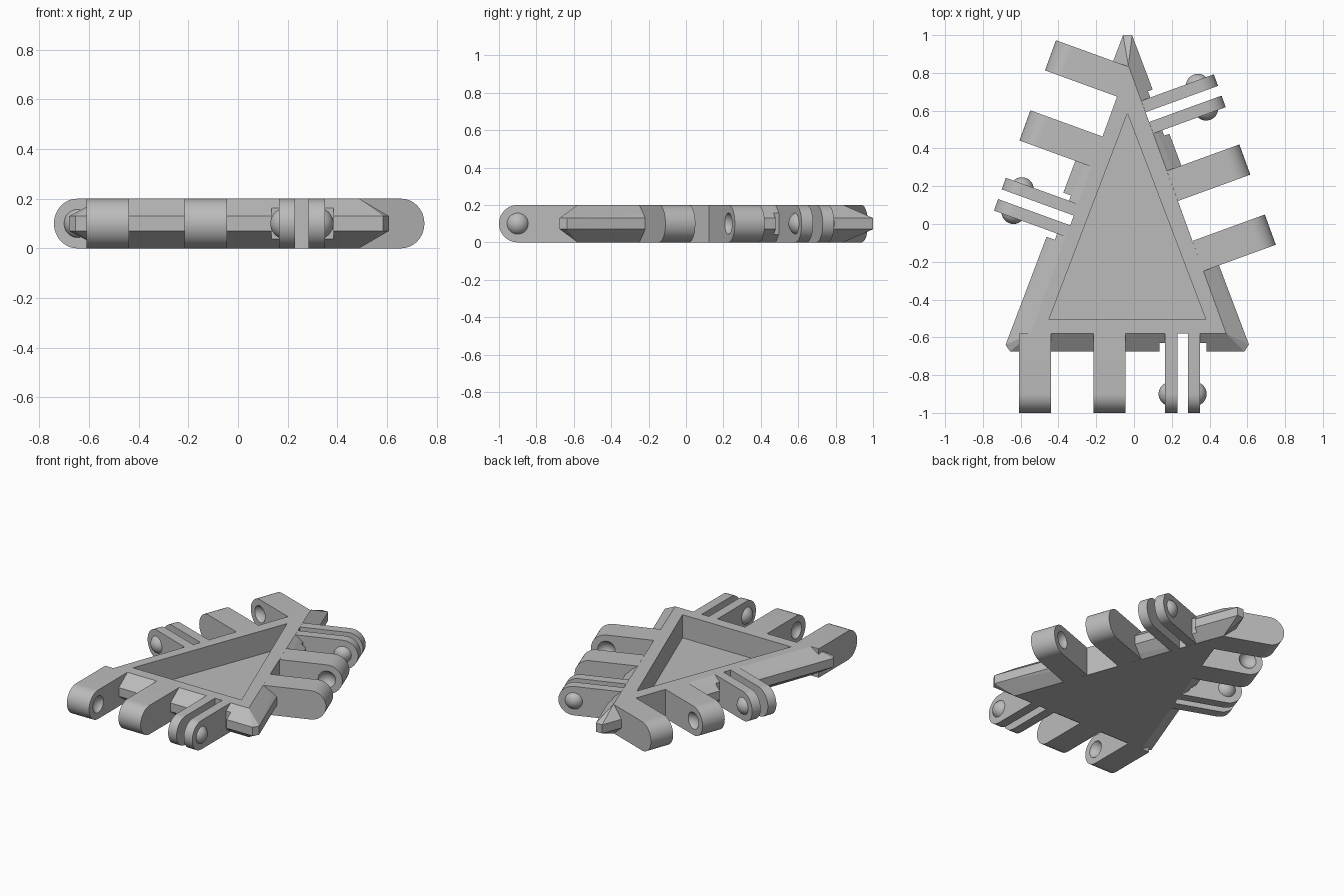
import bpy, bmesh, math
from mathutils import Matrix, Vector

cube = bpy.data.objects.get("Cube")
if cube:
    bpy.data.objects.remove(cube)

GREY = (0.5, 0.5, 0.5, 1)
grey = bpy.data.materials.new("plain grey")
grey.use_nodes = True
grey.diffuse_color = GREY
grey.node_tree.nodes["Principled BSDF"].inputs["Base Color"].default_value = GREY

HEIGHT, PIN_Z = 0.2, 0.1      # panel thickness, hinge axis height
BALL, CAP = 0.064, 0.035      # ball radius and how far it stands out


def finish(name, bm, matrix=Matrix()):
    bmesh.ops.recalc_face_normals(bm, faces=bm.faces)
    mesh = bpy.data.meshes.new(name)
    bm.to_mesh(mesh)
    bm.free()
    mesh.transform(matrix)
    mesh.materials.append(grey)
    obj = bpy.data.objects.new(name, mesh)
    bpy.context.collection.objects.link(obj)
    return obj


def hull(name, points, matrix=Matrix()):
    bm = bmesh.new()
    for p in points:
        bm.verts.new(p)
    bmesh.ops.convex_hull(bm, input=bm.verts)
    bmesh.ops.dissolve_limit(bm, angle_limit=0.01, verts=bm.verts, edges=bm.edges)
    return finish(name, bm, matrix)


def layer(outline, z):
    return [(x, y, z) for x, y in outline]


def box(name, x0, x1, y0, y1, matrix):
    corners = [(x, y) for x in (x0, x1) for y in (y0, y1)]
    return hull(name, layer(corners, -0.1) + layer(corners, 0.3), matrix)


def ball(name, x, y, matrix, keep=0):
    """Sphere on the hinge axis; keep = +1 / -1 leaves only the cap on that side."""
    bm = bmesh.new()
    bmesh.ops.create_uvsphere(bm, u_segments=32, v_segments=16, radius=BALL,
                              matrix=Matrix.Translation((x, y, PIN_Z)) @ Matrix.Rotation(math.pi / 2, 4, 'Y'))
    if keep:
        bmesh.ops.bisect_plane(bm, geom=bm.verts[:] + bm.edges[:] + bm.faces[:],
                               plane_co=(x + keep * (BALL - CAP - 0.01), 0, 0),
                               plane_no=(keep, 0, 0), clear_inner=True)
        bmesh.ops.holes_fill(bm, edges=bm.edges)
    return finish(name, bm, matrix)


def cut(obj, cutters):
    for c in cutters:
        mod = obj.modifiers.new("cut", 'BOOLEAN')
        mod.operation, mod.solver, mod.object = 'DIFFERENCE', 'EXACT', c
    bpy.context.view_layer.update()
    deps = bpy.context.evaluated_depsgraph_get()
    mesh = bpy.data.meshes.new_from_object(obj.evaluated_get(deps))
    obj.modifiers.clear()
    obj.data = mesh
    for c in cutters:
        bpy.data.objects.remove(c)


def knuckle(name, x0, x1, length, matrix):
    """Bar running out along -y with a half-round end."""
    mid, r = PIN_Z, HEIGHT / 2
    profile = [(0, 0), (0, HEIGHT)]
    for i in range(25):
        a = math.pi * (i / 24 - 0.5)
        profile.append((-(length - r) - r * math.cos(a), mid - r * math.sin(a)))
    bm = bmesh.new()
    face = bm.faces.new([bm.verts.new((x0, y, z)) for y, z in profile])
    side = bmesh.ops.extrude_face_region(bm, geom=[face])
    moved = [v for v in side["geom"] if isinstance(v, bmesh.types.BMVert)]
    bmesh.ops.translate(bm, verts=moved, vec=Vector((x1 - x0, 0, 0)))
    return finish(name, bm, matrix)


# Triangular panel with edges that taper above and below
flat = [(-0.548, -0.58), (0.488, -0.58), (-0.03, 0.84)]
rim = [(-0.655, -0.675), (0.585, -0.675), (0.608, -0.637),
       (-0.01, 1.0), (-0.058, 1.0), (-0.68, -0.64)]
panel = hull("panel", layer(flat, 0) + layer(rim, 0.07) + layer(rim, 0.13) + layer(flat, HEIGHT))

# Triangular recess in the top
recess = [(-0.45, -0.505), (0.38, -0.505), (-0.035, 0.585)]
cutters = [hull("recess_cutter", layer(recess, 0.04) + layer(recess, 0.3))]

# Hinge set on each side: name, turn, distance from centre, shift along side, length
sides = [("front", 0, 0.58, 0, 0.42),
         ("left", 110, 0.26, 0.25, 0.408),
         ("right", 250, 0.315, -0.163, 0.406)]
smooth = []
for side, turn, dist, shift, length in sides:
    m = Matrix.Rotation(math.radians(turn), 4, 'Z') @ Matrix.Translation((shift, -dist, 0))
    pin = -(length - 0.1)

    # Two wide knuckles with sockets facing each other
    for label, x0, x1, face in (("outer", -0.61, -0.44, 1), ("inner", -0.215, -0.045, -1)):
        k = knuckle(f"{side}_{label}_knuckle", x0, x1, length, m)
        x = (x1 if face > 0 else x0) + face * (BALL - CAP)
        cut(k, [ball("socket_cutter", x, pin, m)])
        smooth.append(k)

    # Pair of thin clips with a ball cap on each outer face
    for label, x0, x1, face in (("first", 0.165, 0.23, -1), ("second", 0.285, 0.35, 1)):
        smooth.append(knuckle(f"{side}_{label}_clip", x0, x1, length, m))
        x = (x1 if face > 0 else x0) - face * (BALL - CAP)
        smooth.append(ball(f"{side}_{label}_ball", x, pin, m, face))

    # Clearance in the tapered edge around the clips and between the knuckles
    cutters.append(box("clip_cutter", 0.135, 0.385, -0.05, -0.3, m))
    cutters.append(box("slot_cutter", 0.23, 0.285, 0, -0.3, m))
    if side != "front":
        cutters.append(box("gap_cutter", -0.44, -0.215, 0, -0.3, m))
cut(panel, cutters)

# Smooth the rounded parts, keep their edges sharp
bpy.ops.object.select_all(action='DESELECT')
for obj in smooth:
    obj.select_set(True)
bpy.context.view_layer.objects.active = smooth[0]
bpy.ops.object.shade_smooth_by_angle(angle=math.radians(30))
